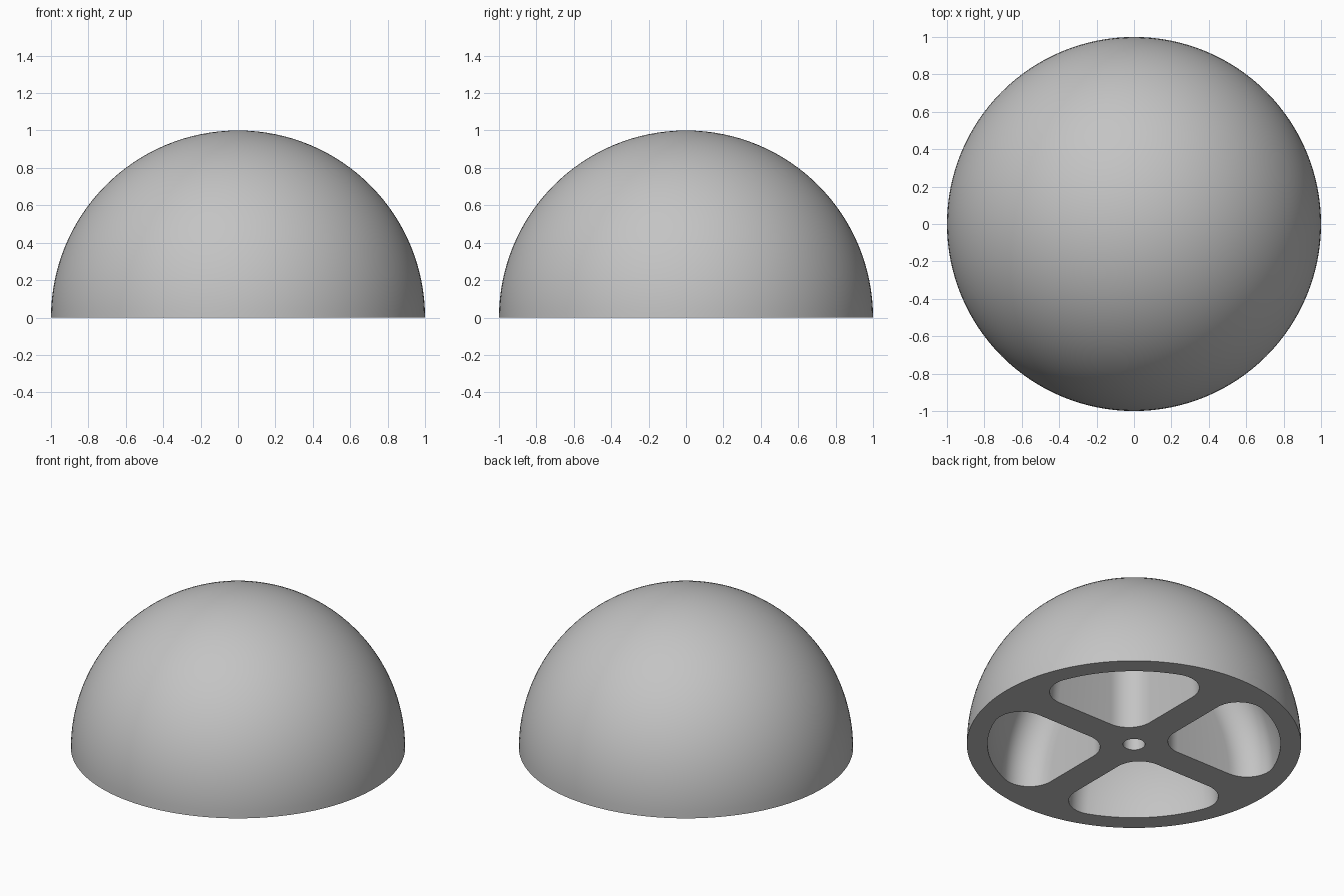
import bpy, bmesh
from math import sin, cos, pi, sqrt, asin
from mathutils import Vector, Matrix

cube = bpy.data.objects.get("Cube")
if cube:
    bpy.data.objects.remove(cube, do_unlink=True)

INNER = 0.877     # radius of the inside of the shell
RIB = 0.096       # half width of the cross ribs
FILLET = 0.165    # rounding of the pocket edges
HOLE = 0.066      # centre hole radius
CORE = INNER - FILLET
OFFSET = RIB + FILLET

grey = bpy.data.materials.new("light_grey")
grey.use_nodes = True
colour = (0.55, 0.55, 0.55, 1)
grey.diffuse_color = colour
grey.node_tree.nodes["Principled BSDF"].inputs["Base Color"].default_value = colour


def make_object(name, bm):
    bmesh.ops.recalc_face_normals(bm, faces=bm.faces)
    mesh = bpy.data.meshes.new(name)
    bm.to_mesh(mesh)
    bm.free()
    mesh.materials.append(grey)
    obj = bpy.data.objects.new(name, mesh)
    bpy.context.collection.objects.link(obj)
    return obj


def slerp(a, b, t):
    angle = a.angle(b, 0)
    if angle < 1e-5:
        return a.copy()
    return (a * sin((1 - t) * angle) + b * sin(t * angle)) / sin(angle)


def pocket_ring(z, steps=12):
    """Core points and outward normals around one pocket between +x and +y."""
    reach = sqrt(max(CORE ** 2 - z ** 2, 2 * OFFSET ** 2))
    start = asin(min(1, OFFSET / reach))
    apex = Vector((OFFSET, OFFSET, z))
    outer = [Vector((reach * cos(a), reach * sin(a), z))
             for a in (start + (pi / 2 - 2 * start) * i / steps for i in range(steps + 1))]
    low, left = Vector((0, -1, 0)), Vector((-1, 0, 0))
    fractions = [i / steps for i in range(steps + 1)]
    ring = [(apex, slerp(left, low, t)) for t in fractions]
    ring += [(outer[0], slerp(low, outer[0].normalized(), t)) for t in fractions]
    ring += [(p, p.normalized()) for p in outer[1:-1]]
    ring += [(outer[-1], slerp(outer[-1].normalized(), left, t)) for t in fractions]
    return ring


def pocket_cutter():
    top = sqrt(CORE ** 2 - 2 * OFFSET ** 2)
    levels = 24
    rings = [[p + n * FILLET for p, n in pocket_ring(top * i / levels)]
             for i in range(levels + 1)]
    rings.insert(0, [v - Vector((0, 0, 0.1)) for v in rings[0]])
    # rounded ceiling where the fillets meet
    tip = Vector((OFFSET, OFFSET, top)).normalized()
    for k in range(1, 9):
        rings.append([p + slerp(n, tip, k / 8) * FILLET for p, n in pocket_ring(top)])
    bm = bmesh.new()
    loops = [[bm.verts.new(v) for v in ring] for ring in rings]
    count = len(loops[0])
    bm.faces.new(loops[0])
    for a, b in zip(loops, loops[1:]):
        for i in range(count):
            j = (i + 1) % count
            bm.faces.new((a[i], a[j], b[j], b[i]))
    bmesh.ops.remove_doubles(bm, verts=bm.verts, dist=1e-4)
    return make_object("pocket_cutter", bm)


# Solid half ball
bm = bmesh.new()
bmesh.ops.create_uvsphere(bm, u_segments=128, v_segments=64, radius=1)
bmesh.ops.bisect_plane(bm, geom=bm.verts[:] + bm.edges[:] + bm.faces[:], dist=1e-5,
                       plane_co=(0, 0, 0), plane_no=(0, 0, 1), clear_inner=True)
bmesh.ops.holes_fill(bm, edges=[e for e in bm.edges if e.is_boundary], sides=0)
dome = make_object("ribbed_dome", bm)

# Four pockets and the centre hole
cutters = [pocket_cutter()]
for quarter in range(1, 4):
    copy = cutters[0].copy()
    copy.matrix_world = Matrix.Rotation(quarter * pi / 2, 4, "Z")
    bpy.context.collection.objects.link(copy)
    cutters.append(copy)
bm = bmesh.new()
bmesh.ops.create_cone(bm, cap_ends=True, segments=48, radius1=HOLE, radius2=HOLE, depth=1)
cutters.append(make_object("hole_cutter", bm))

bpy.ops.object.select_all(action="DESELECT")
dome.select_set(True)
bpy.context.view_layer.objects.active = dome
for cutter in cutters:
    cutter.hide_render = True
    cut = dome.modifiers.new(cutter.name, "BOOLEAN")
    cut.operation = "DIFFERENCE"
    cut.solver = "EXACT"
    cut.object = cutter
    bpy.ops.object.modifier_apply(modifier=cut.name)
for cutter in cutters:
    bpy.data.objects.remove(cutter, do_unlink=True)

bpy.ops.object.shade_smooth_by_angle(angle=pi / 6)
